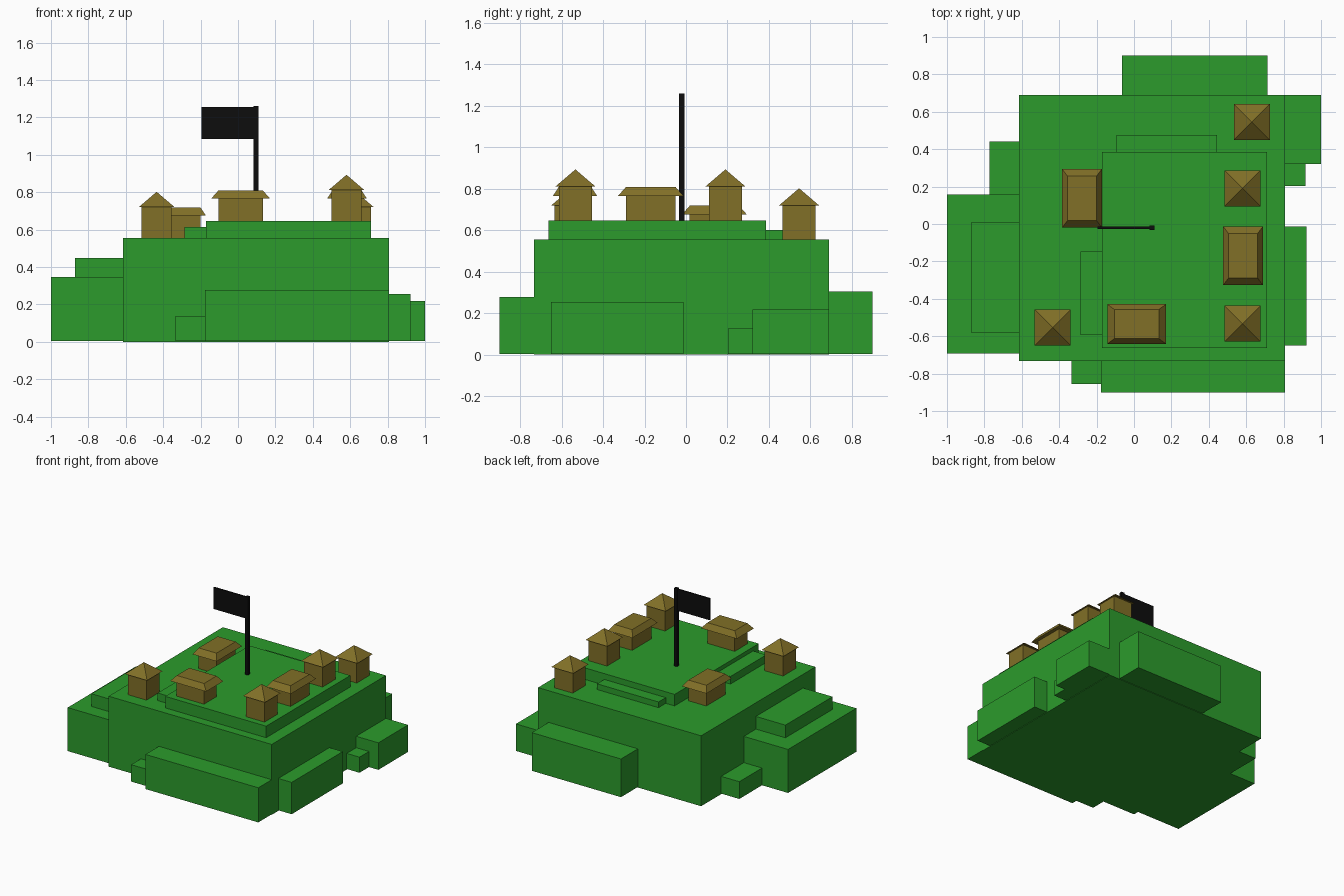
import bpy, bmesh

if "Cube" in bpy.data.objects:
    bpy.data.objects.remove(bpy.data.objects["Cube"])


def material(name, rgb):
    m = bpy.data.materials.new(name)
    m.diffuse_color = (*rgb, 1)
    m.use_nodes = True
    m.node_tree.nodes["Principled BSDF"].inputs["Base Color"].default_value = m.diffuse_color
    return m


GREEN = material("grass", (0.025, 0.33, 0.025))
TAN = material("timber", (0.22, 0.16, 0.02))
BLACK = material("black", (0.004, 0.004, 0.004))


def add_prism(bm, x, y, z, top=(1, 1)):
    """Box over the given ranges; top scales the upper face, 0 gives a pyramid."""
    cx, cy = sum(x) / 2, sum(y) / 2
    hx, hy = (x[1] - x[0]) / 2, (y[1] - y[0]) / 2
    verts = bmesh.ops.create_cube(bm, size=2)["verts"]
    for v in verts:
        up = v.co.z > 0
        sx, sy = top if up else (1, 1)
        v.co = (cx + v.co.x * hx * sx, cy + v.co.y * hy * sy, z[1] if up else z[0])
    if top == (0, 0):
        bmesh.ops.remove_doubles(bm, verts=verts, dist=1e-5)


def build(name, mat, *prisms):
    bm = bmesh.new()
    for p in prisms:
        add_prism(bm, *p)
    bmesh.ops.recalc_face_normals(bm, faces=bm.faces)
    mesh = bpy.data.meshes.new(name)
    bm.to_mesh(mesh)
    bm.free()
    mesh.materials.append(mat)
    bpy.context.collection.objects.link(bpy.data.objects.new(name, mesh))


# Hill: main mass, plateau, steps and outcrops
L, R, F, B, LOW, MID, HIGH = -0.615, 0.807, -0.733, 0.69, 0.004, 0.555, 0.646
hill = {
    "hill_main": ((L, R), (F, B), (0, MID)),
    "plateau": ((-0.17, 0.71), (-0.663, 0.385), (MID, HIGH)),
    "plateau_step_left": ((-0.285, -0.17), (-0.593, -0.147), (MID, 0.615)),
    "plateau_step_back": ((-0.093, 0.443), (0.385, 0.475), (MID, 0.6)),
    "ledge_left": ((-1.0, L), (-0.693, 0.157), (LOW, 0.347)),
    "ledge_left_step": ((-0.872, L), (-0.58, 0.007), (0.347, 0.447)),
    "ledge_left_small": ((-0.773, L), (0.157, 0.44), (LOW, 0.14)),
    "ledge_back": ((-0.063, 0.715), (B, 0.9), (LOW, 0.305)),
    "ledge_right_back": ((R, 1.0), (0.32, B), (LOW, 0.217)),
    "ledge_right_small": ((R, 0.918), (0.202, 0.32), (LOW, 0.127)),
    "ledge_right": ((R, 0.923), (-0.65, -0.013), (LOW, 0.255)),
    "ledge_front": ((-0.177, R), (-0.9, F), (LOW, 0.277)),
    "ledge_front_small": ((-0.333, -0.177), (-0.855, F), (LOW, 0.137)),
}
for name, dims in hill.items():
    build(name, GREEN, dims)


def span(c, h):
    return (c - h, c + h)


# Huts with pyramid roofs
for i, (x, y, z) in enumerate([(-0.435, -0.553, MID), (0.58, -0.533, HIGH),
                               (0.58, 0.19, HIGH), (0.63, 0.545, MID)], 1):
    build(f"hut_{i}_walls", TAN, (span(x, 0.08), span(y, 0.08), (z, z + 0.165)))
    build(f"hut_{i}_roof", TAN,
          (span(x, 0.096), span(y, 0.096), (z + 0.165, z + 0.247), (0, 0)))

# Longhouses with flat-topped hipped roofs
for i, (x, y, z, along_x) in enumerate([(0.014, -0.535, HIGH, True),
                                        (0.583, -0.17, HIGH, False),
                                        (-0.278, 0.137, MID, False)], 1):
    wall, roof = (0.078, 0.119), (0.106, 0.157)
    if along_x:
        wall, roof = wall[::-1], roof[::-1]
    top = (wall[0] / roof[0], wall[1] / roof[1])
    build(f"longhouse_{i}_walls", TAN,
          (span(x, wall[0]), span(y, wall[1]), (z, z + 0.12)))
    build(f"longhouse_{i}_roof", TAN,
          (span(x, roof[0]), span(y, roof[1]), (z + 0.12, z + 0.163), top))

# Flag
build("flag_pole", BLACK, (span(0.097, 0.013), span(-0.02, 0.013), (HIGH, 1.26)))
build("flag_cloth", BLACK, ((-0.196, 0.09), span(-0.02, 0.006), (1.085, 1.255)))
